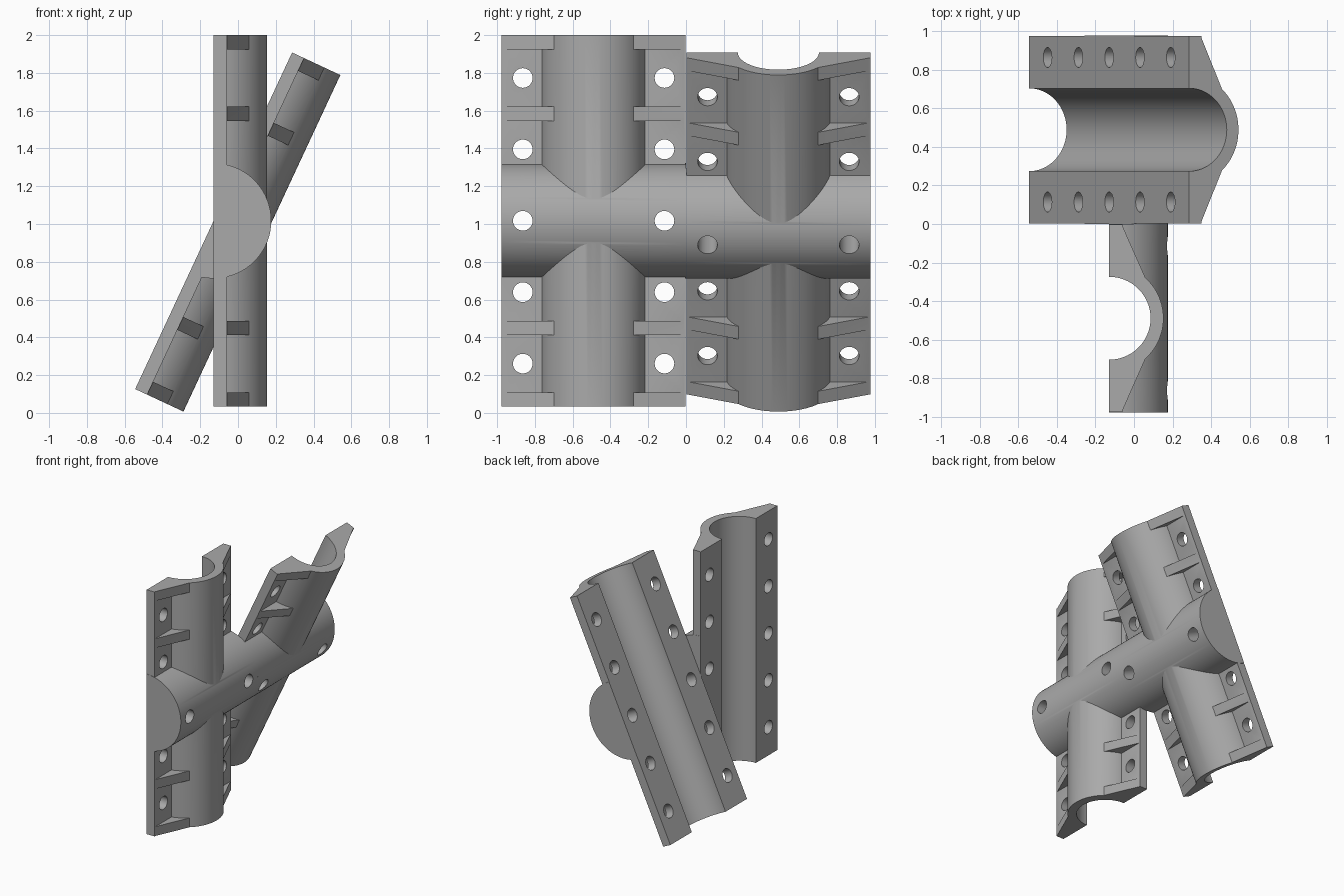
import bpy, bmesh
from math import sin, cos, pi, radians, asin
from mathutils import Matrix, Vector

# Main sizes of one half clamp
HALF_LEN, HALF_WIDTH = 0.983, 0.487
FLANGE, OUTER, BORE, HUB = 0.07, 0.282, 0.215, 0.305
RIB = 0.075
HOLE_Y, HOLE_STEP = 0.375, 0.378

cube = bpy.data.objects.get("Cube")
if cube:
    bpy.data.objects.remove(cube, do_unlink=True)

grey = bpy.data.materials.new("plain grey")
grey.use_nodes = True
grey.diffuse_color = (0.4, 0.4, 0.4, 1)
grey.node_tree.nodes["Principled BSDF"].inputs["Base Color"].default_value = (0.4, 0.4, 0.4, 1)


def add_object(name, bm):
    bmesh.ops.recalc_face_normals(bm, faces=bm.faces)
    mesh = bpy.data.meshes.new(name)
    bm.to_mesh(mesh)
    bm.free()
    obj = bpy.data.objects.new(name, mesh)
    bpy.context.collection.objects.link(obj)
    mesh.materials.append(grey)
    return obj


def prism(name, profile, low, high, along_y=False):
    """Extrude an outline of (x, side) points along z, or along y."""
    bm = bmesh.new()
    place = (lambda a, b, c: (a, c, b)) if along_y else (lambda a, b, c: (a, b, c))
    face = bm.faces.new([bm.verts.new(place(a, b, low)) for a, b in profile])
    top = bmesh.ops.extrude_face_region(bm, geom=[face])["geom"]
    bmesh.ops.translate(bm, vec=Vector(place(0, 0, high - low)),
                        verts=[v for v in top if isinstance(v, bmesh.types.BMVert)])
    return add_object(name, bm)


def cylinder(name, radius, length, matrix, sides):
    bm = bmesh.new()
    bmesh.ops.create_cone(bm, cap_ends=True, segments=sides, radius1=radius,
                          radius2=radius, depth=length, matrix=matrix)
    return add_object(name, bm)


def arc(radius, start, end, steps):
    angles = [start + (end - start) * i / steps for i in range(steps + 1)]
    return [(radius * cos(a), radius * sin(a)) for a in angles]


def combine(obj, parts, operation):
    """Apply one boolean per part, then discard the parts."""
    for part in parts:
        mod = obj.modifiers.new("join", 'BOOLEAN')
        mod.operation, mod.object, mod.solver = operation, part, 'EXACT'
    bpy.context.view_layer.update()
    result = bpy.data.meshes.new_from_object(
        obj.evaluated_get(bpy.context.evaluated_depsgraph_get()))
    obj.modifiers.clear()
    obj.data = result
    for part in parts:
        bpy.data.objects.remove(part, do_unlink=True)


def half_clamp(name):
    # Flanges and tube in one outline
    a = pi / 2 - asin(FLANGE / OUTER)
    w = HALF_WIDTH
    outline = ([(0, -w), (FLANGE, -w)] + arc(OUTER, -a, a, 48)
               + [(FLANGE, w), (0, w)])
    body = prism(name, outline, -HALF_LEN, HALF_LEN)

    # Sloping ribs at the ends and between the bolts
    shoulder = (OUTER ** 2 - 0.21 ** 2) ** 0.5
    slope = [(0.03, -w + 0.01), (FLANGE, -w + 0.01), (shoulder, -0.21),
             (shoulder, 0.21), (FLANGE, w - 0.01), (0.03, w - 0.01)]
    parts = []
    for middle in (0.567, HALF_LEN - RIB / 2):
        for side in (-1, 1):
            z = side * middle
            parts.append(prism("rib", slope, z - RIB / 2, z + RIB / 2))

    # Half-round cross hub
    parts.append(prism("hub", arc(HUB, -pi / 2, pi / 2, 64), -w - 0.002, w + 0.002, True))
    combine(body, parts, 'UNION')

    # Tube bore and bolt holes
    cuts = [cylinder("bore", BORE, 3, Matrix(), 96)]
    for row in range(-2, 3):
        for side in (-1, 1):
            spot = Matrix.Translation((0, side * HOLE_Y, row * HOLE_STEP))
            cuts.append(cylinder("bolt_hole", 0.052, 1,
                                 spot @ Matrix.Rotation(pi / 2, 4, 'Y'), 32))
    combine(body, cuts, 'DIFFERENCE')

    bpy.ops.object.select_all(action='DESELECT')
    body.select_set(True)
    bpy.context.view_layer.objects.active = body
    bpy.ops.object.shade_smooth_by_angle(angle=radians(25))
    return body


# Two halves back to back, turned about the shared hub axis
upright = half_clamp("upright_half_clamp")
tilted = upright.copy()
tilted.data = upright.data.copy()
tilted.name = "tilted_half_clamp"
bpy.context.collection.objects.link(tilted)
upright.location = (-0.129, -0.489, 1.017)
tilted.location = (-0.129, 0.489, 1.017)
tilted.rotation_euler.y = radians(25)
